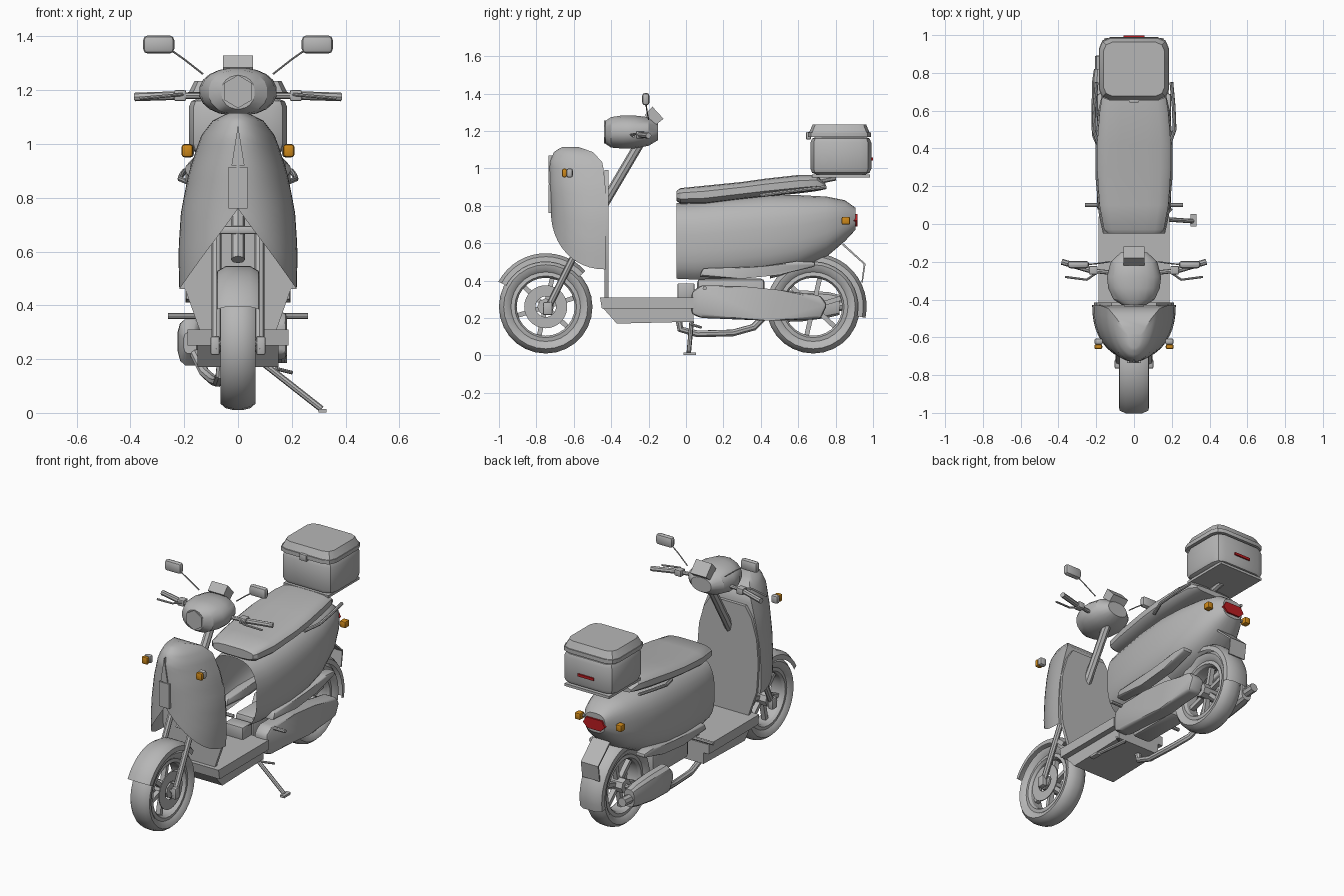
import bpy, bmesh
from math import sin, cos, pi, radians
from mathutils import Vector, Matrix

if "Cube" in bpy.data.objects:
    bpy.data.objects.remove(bpy.data.objects["Cube"])
made = []


def material(name, rgb):
    m = bpy.data.materials.new(name)
    m.use_nodes = True
    m.diffuse_color = (*rgb, 1)
    m.node_tree.nodes["Principled BSDF"].inputs["Base Color"].default_value = (*rgb, 1)
    return m


GREY = material("plain_grey", (0.47, 0.47, 0.47))
AMBER = material("amber_lens", (0.62, 0.25, 0.01))
RED = material("red_lens", (0.5, 0.012, 0.015))


def finish(name, bm, mat=GREY):
    bmesh.ops.recalc_face_normals(bm, faces=bm.faces)
    me = bpy.data.meshes.new(name)
    bm.to_mesh(me)
    bm.free()
    me.materials.append(mat)
    ob = bpy.data.objects.new(name, me)
    bpy.context.collection.objects.link(ob)
    made.append(ob)
    return ob


def bevel(bm, width, edges):
    if width:
        bmesh.ops.bevel(bm, geom=edges, offset=width, segments=2, profile=0.5, affect='EDGES')


def box(name, loc, size, mat=GREY, round_by=0, rot=None, taper=1, corner=0):
    """Box; corner rounds the upright edges, round_by all edges, taper narrows the top."""
    bm = bmesh.new()
    bmesh.ops.create_cube(bm, size=1, matrix=Matrix.Diagonal((*size, 1)))
    bevel(bm, corner, [e for e in bm.edges if abs(e.verts[0].co.z - e.verts[1].co.z) > 1e-4])
    for v in bm.verts:
        if v.co.z > 0:
            v.co = Vector((v.co.x * taper, v.co.y * taper, v.co.z))
    bevel(bm, round_by, [e for e in bm.edges if e.calc_face_angle(0) > 1])
    if rot:
        bm.transform(Matrix.Rotation(rot[0], 4, rot[1]))
    bm.transform(Matrix.Translation(loc))
    return finish(name, bm, mat)


def prism(name, pts, axis, a, b, mat=GREY, round_by=0):
    """Extrude an outline: (y, z) along x, or (x, z) along y."""
    bm = bmesh.new()
    place = (lambda p, d: (d, *p)) if axis == 'x' else (lambda p, d: (p[0], d, p[1]))
    ends = [[bm.verts.new(place(p, d)) for p in pts] for d in (a, b)]
    for e in ends:
        bm.faces.new(e)
    for i in range(len(pts)):
        j = (i + 1) % len(pts)
        bm.faces.new((ends[0][i], ends[0][j], ends[1][j], ends[1][i]))
    bevel(bm, round_by, bm.edges[:])
    return finish(name, bm, mat)


def loft(name, rows, power=2, n=20, cx=0, shell_until=None):
    """Skin superellipse sections along y; a row is y, half width, low z, high z.
    A shell has an open front, and an open belly up to the given y."""
    bm = bmesh.new()
    bend = lambda c: abs(c) ** (2 / power) * (1 if c >= 0 else -1)
    rings = []
    for y, w, lo, hi in rows:
        ang = [2 * pi * (i + 0.5) / n for i in range(n)]
        rings.append([bm.verts.new((cx + w * bend(cos(t)), y, (lo + hi) / 2 + (hi - lo) / 2 * bend(sin(t))))
                      for t in ang])
    for k, (r, q) in enumerate(zip(rings, rings[1:])):
        for i in range(n):
            j = (i + 1) % n
            belly = abs(i + 0.5 + 0.5 - 0.75 * n) < 0.1 * n
            if not (shell_until and belly and rows[k + 1][0] <= shell_until):
                bm.faces.new((r[i], r[j], q[j], q[i]))
    bm.faces.new(rings[-1])
    if not shell_until:
        bm.faces.new(rings[0])
    return finish(name, bm)


def lathe(name, profile, cy, cz, start=0, end=360, n=28, closed=True):
    """Sweep an (r, x) profile around an axle parallel to x."""
    bm = bmesh.new()
    full = end - start == 360
    rings = []
    for k in range(n if full else n + 1):
        a = radians(start + (end - start) * k / n)
        rings.append([bm.verts.new((x, cy + r * cos(a), cz + r * sin(a))) for r, x in profile])
    m = len(profile)
    for k in range(n):
        p, q = rings[k], rings[(k + 1) % len(rings)]
        for i in range(m if closed else m - 1):
            j = (i + 1) % m
            bm.faces.new((p[i], p[j], q[j], q[i]))
    return finish(name, bm)


def tube(name, pts, r):
    cu = bpy.data.curves.new(name, 'CURVE')
    cu.dimensions = '3D'
    cu.bevel_depth, cu.bevel_resolution, cu.use_fill_caps = r, 2, True
    sp = cu.splines.new('POLY')
    sp.points.add(len(pts) - 1)
    for p, co in zip(sp.points, pts):
        p.co = (*co, 1)
    ob = bpy.data.objects.new(name, cu)
    bpy.context.collection.objects.link(ob)
    bpy.ops.object.select_all(action='DESELECT')
    ob.select_set(True)
    bpy.context.view_layer.objects.active = ob
    bpy.ops.object.convert(target='MESH')
    ob = bpy.context.view_layer.objects.active
    ob.data.materials.clear()
    ob.data.materials.append(GREY)
    made.append(ob)


def both_sides(half):
    return half + [(r, -x) for r, x in reversed(half)]


def mirrored(half):
    return half + [(-x, z) for x, z in reversed(half)]


# wheels and mudguards
for end, cy in (("front", -0.75), ("rear", 0.68)):
    cz = 0.26
    lathe(end + "_tyre", both_sides([(0.18, 0.04), (0.2, 0.06), (0.225, 0.066), (0.243, 0.045), (0.25, 0.015)]), cy, cz)
    lathe(end + "_rim", both_sides([(0.155, 0.035), (0.165, 0.05), (0.19, 0.045)]), cy, cz)
    tube(end + "_hub", [(-0.06, cy, cz), (0.06, cy, cz)], 0.045)
    tube(end + "_axle", [(-0.1, cy, cz), (0.1, cy, cz)], 0.014)
    for k in range(6):
        a = k * pi / 3 + 0.3
        box(end + "_spoke", (0, cy + 0.1 * cos(a), cz + 0.1 * sin(a)), (0.03, 0.13, 0.025), rot=(a, 'X'))
lathe("brake_disc", both_sides([(0.055, 0.003), (0.115, 0.003)]), -0.75, 0.26)
made[-1].location.x = 0.055
guard = both_sides([(0.24, 0.08), (0.268, 0.077), (0.286, 0.045)])
lathe("front_mudguard", guard, -0.75, 0.26, 42, 152, 14, False)
lathe("rear_mudguard", guard, 0.68, 0.26, -12, 115, 14, False)

# fork and steering column
for s in (1, -1):
    tube("fork_leg", [(s * 0.08, -0.75, 0.23), (s * 0.08, -0.52, 0.69)], 0.018)
    box("fork_foot", (s * 0.085, -0.74, 0.25), (0.035, 0.05, 0.07), round_by=0.008)
box("fork_bridge", (0, -0.53, 0.68), (0.17, 0.05, 0.03), round_by=0.008)
tube("steering_column", [(0, -0.58, 0.57), (0, -0.25, 1.13)], 0.026)

# front shield: half oval in plan, with a raised arch over the wheel
# height, half width, back y, front y
SHIELD = [(0.45, 0.218, -0.43, -0.715), (0.6, 0.222, -0.43, -0.72), (0.75, 0.212, -0.43, -0.722),
          (0.9, 0.182, -0.43, -0.73), (1.03, 0.138, -0.445, -0.73), (1.09, 0.092, -0.5, -0.705),
          (1.115, 0.035, -0.58, -0.66)]


def shield_at(z):
    for a, b in zip(SHIELD, SHIELD[1:]):
        if z <= b[0] + 1e-6:
            f = (z - a[0]) / (b[0] - a[0])
            return [p + (q - p) * f for p, q in zip(a[1:], b[1:])]


bm = bmesh.new()
cols, steps, grid = 24, 16, []
for i in range(cols + 1):
    t = pi * i / cols
    low, top = 0.76 - 0.3 * abs(cos(t)), SHIELD[-1][0]
    line = []
    for k in range(steps + 1):
        z = low + (top - low) * (1 - (1 - k / steps) ** 1.5)
        w, back, front = shield_at(z)
        line.append(bm.verts.new((w * cos(t), back + (front - back) * sin(t) ** 0.9, z)))
    grid.append(line)
for i in range(cols + 1):
    p, q = grid[i], grid[(i + 1) % (cols + 1)]
    for k in range(steps):
        bm.faces.new((p[k], q[k], q[k + 1], p[k + 1]))
bm.faces.new([line[-1] for line in grid])
finish("front_shield", bm)

prism("inner_leg_panel", mirrored([(0.14, 0.3), (0.2, 0.47), (0.212, 0.65), (0.2, 0.8), (0.165, 0.92), (0.12, 0.99)]),
      'y', -0.435, -0.415)
prism("shield_badge_plate", mirrored([(0.036, 0.76), (0.036, 0.915)]), 'y', -0.7, -0.735)
prism("shield_spear", [(-0.024, 0.92), (0.024, 0.92), (0, 1.07)], 'y', -0.7, -0.735)
for s in (1, -1):
    box("front_indicator_housing", (s * 0.187, -0.622, 0.975), (0.046, 0.034, 0.05), round_by=0.012)
    box("front_indicator", (s * 0.189, -0.65, 0.975), (0.042, 0.026, 0.047), AMBER, 0.01)

# handlebar pod, lamp, display and controls
loft("handlebar_pod", [(-0.43, 0.062, 1.13, 1.255), (-0.4, 0.11, 1.11, 1.275), (-0.34, 0.138, 1.105, 1.284),
                       (-0.28, 0.145, 1.105, 1.284), (-0.2, 0.125, 1.12, 1.275), (-0.15, 0.07, 1.15, 1.24)], 2.2)
prism("headlamp", [(0.06 * cos(k * pi / 3 + 0.52), 1.195 + 0.062 * sin(k * pi / 3 + 0.52)) for k in range(6)],
      'y', -0.42, -0.438)
prism("display", [(-0.22, 1.285), (-0.18, 1.33), (-0.12, 1.265), (-0.17, 1.225)], 'x', -0.055, 0.055)
for s in (1, -1):
    tube("handlebar", [(s * 0.1, -0.26, 1.18), (s * 0.24, -0.245, 1.18)], 0.012)
    tube("grip", [(s * 0.23, -0.245, 1.18), (s * 0.383, -0.2, 1.175)], 0.016)
    box("switch_block", (s * 0.215, -0.245, 1.18), (0.045, 0.045, 0.04), round_by=0.006)
    tube("brake_lever", [(s * 0.2, -0.26, 1.185), (s * 0.25, -0.295, 1.18), (s * 0.365, -0.28, 1.17)], 0.006)
    tube("mirror_stem", [(s * 0.13, -0.2, 1.26), (s * 0.2, -0.21, 1.315), (s * 0.25, -0.215, 1.35)], 0.0035)
    box("mirror", (s * 0.295, -0.215, 1.37), (0.116, 0.04, 0.068), round_by=0.018)

# floor and frame
prism("floorboard", [(-0.46, 0.31), (0.04, 0.31), (0.04, 0.25), (-0.45, 0.25)], 'x', -0.187, 0.187)
prism("floor_tray", [(-0.45, 0.26), (0.04, 0.26), (0.04, 0.18), (-0.37, 0.17)], 'x', -0.15, 0.15)
box("floor_box", (0, 0.0, 0.345), (0.13, 0.09, 0.08), round_by=0.006)
box("engine_block", (0, 0.24, 0.31), (0.13, 0.36, 0.2), round_by=0.02)

# rear body and seat
loft("rear_body", [(-0.05, 0.165, 0.385, 0.815), (0.05, 0.187, 0.38, 0.82), (0.25, 0.205, 0.385, 0.845),
                   (0.45, 0.205, 0.41, 0.86), (0.6, 0.19, 0.45, 0.858), (0.75, 0.155, 0.525, 0.85),
                   (0.85, 0.11, 0.61, 0.83), (0.905, 0.07, 0.67, 0.79)], 2.7, 28, shell_until=0.45)
loft("seat", [(-0.05, 0.14, 0.825, 0.88), (-0.03, 0.16, 0.81, 0.895), (0.1, 0.185, 0.81, 0.908),
              (0.3, 0.198, 0.835, 0.928), (0.42, 0.198, 0.848, 0.945), (0.6, 0.183, 0.865, 0.965),
              (0.7, 0.166, 0.878, 0.965), (0.745, 0.14, 0.888, 0.92)], 3.4, 16)
for s in (1, -1):
    prism("side_trim", [(0.07, 0.42), (0.09, 0.465), (0.4, 0.475), (0.6, 0.505), (0.69, 0.5), (0.69, 0.475),
                        (0.5, 0.43), (0.3, 0.41)], 'x', s * 0.13, s * 0.195, round_by=0.01)
    tube("grab_rail", [(s * 0.18, 0.4, 0.855), (s * 0.215, 0.5, 0.87), (s * 0.21, 0.62, 0.885), (s * 0.198, 0.75, 0.9)], 0.01)
    tube("foot_peg", [(s * 0.1, 0.1, 0.36), (s * 0.26, 0.1, 0.36)], 0.011)
    tube("rear_indicator_stalk", [(s * 0.08, 0.84, 0.72), (s * 0.14, 0.845, 0.72)], 0.01)
    box("rear_indicator", (s * 0.143, 0.855, 0.72), (0.04, 0.045, 0.042), AMBER, 0.008)
prism("tail_lamp", mirrored([(0.045, 0.69), (0.076, 0.72), (0.055, 0.757)]), 'y', 0.886, 0.916, RED)
prism("plate_bracket", [(0.84, 0.6), (0.96, 0.49), (0.945, 0.39), (0.938, 0.39), (0.95, 0.487), (0.835, 0.59)],
      'x', -0.06, 0.06)

# luggage box and carrier
box("carrier_plate", (0, 0.83, 0.958), (0.31, 0.31, 0.016))
tube("carrier_support", [(0, 0.68, 0.93), (0, 0.8, 0.955)], 0.02)
box("luggage_box", (0, 0.828, 1.068), (0.365, 0.325, 0.2), round_by=0.03, corner=0.06)
box("lid_rim", (0, 0.82, 1.18), (0.372, 0.336, 0.025), corner=0.06)
box("lid_top", (0, 0.82, 1.212), (0.368, 0.325, 0.046), taper=0.88, corner=0.055)
box("lid_latch", (0, 0.655, 1.175), (0.05, 0.025, 0.04), round_by=0.004)
box("box_reflector", (0, 0.991, 1.05), (0.11, 0.016, 0.016), RED)

# drive case, exhaust and stand
prism("drive_case", [(0.03, 0.34), (0.08, 0.375), (0.3, 0.37), (0.5, 0.35), (0.72, 0.32), (0.755, 0.27),
                     (0.72, 0.195), (0.45, 0.185), (0.08, 0.2), (0.03, 0.22)], 'x', 0.09, 0.182, round_by=0.018)
loft("muffler", [(0.42, 0.025, 0.22, 0.3), (0.47, 0.046, 0.175, 0.35), (0.62, 0.048, 0.18, 0.35),
                 (0.76, 0.044, 0.2, 0.34), (0.82, 0.035, 0.215, 0.325)], 3, 12, cx=-0.178)
tube("exhaust_outlet", [(-0.178, 0.8, 0.265), (-0.178, 0.89, 0.27)], 0.028)
tube("exhaust_pipe", [(-0.06, -0.04, 0.2), (-0.065, -0.03, 0.14), (-0.075, 0.06, 0.115), (-0.09, 0.25, 0.12),
                      (-0.125, 0.36, 0.15), (-0.155, 0.42, 0.21), (-0.175, 0.47, 0.25)], 0.019)
tube("stand_leg", [(0.1, 0.03, 0.18), (0.31, 0.015, 0.015)], 0.012)
box("stand_foot", (0.315, 0.02, 0.008), (0.03, 0.065, 0.014))
tube("stand_tab", [(0.14, 0.03, 0.165), (0.2, 0.08, 0.15)], 0.007)

bpy.ops.object.select_all(action='DESELECT')
for ob in made:
    ob.select_set(True)
bpy.context.view_layer.objects.active = made[0]
bpy.ops.object.shade_smooth_by_angle(angle=radians(32))
